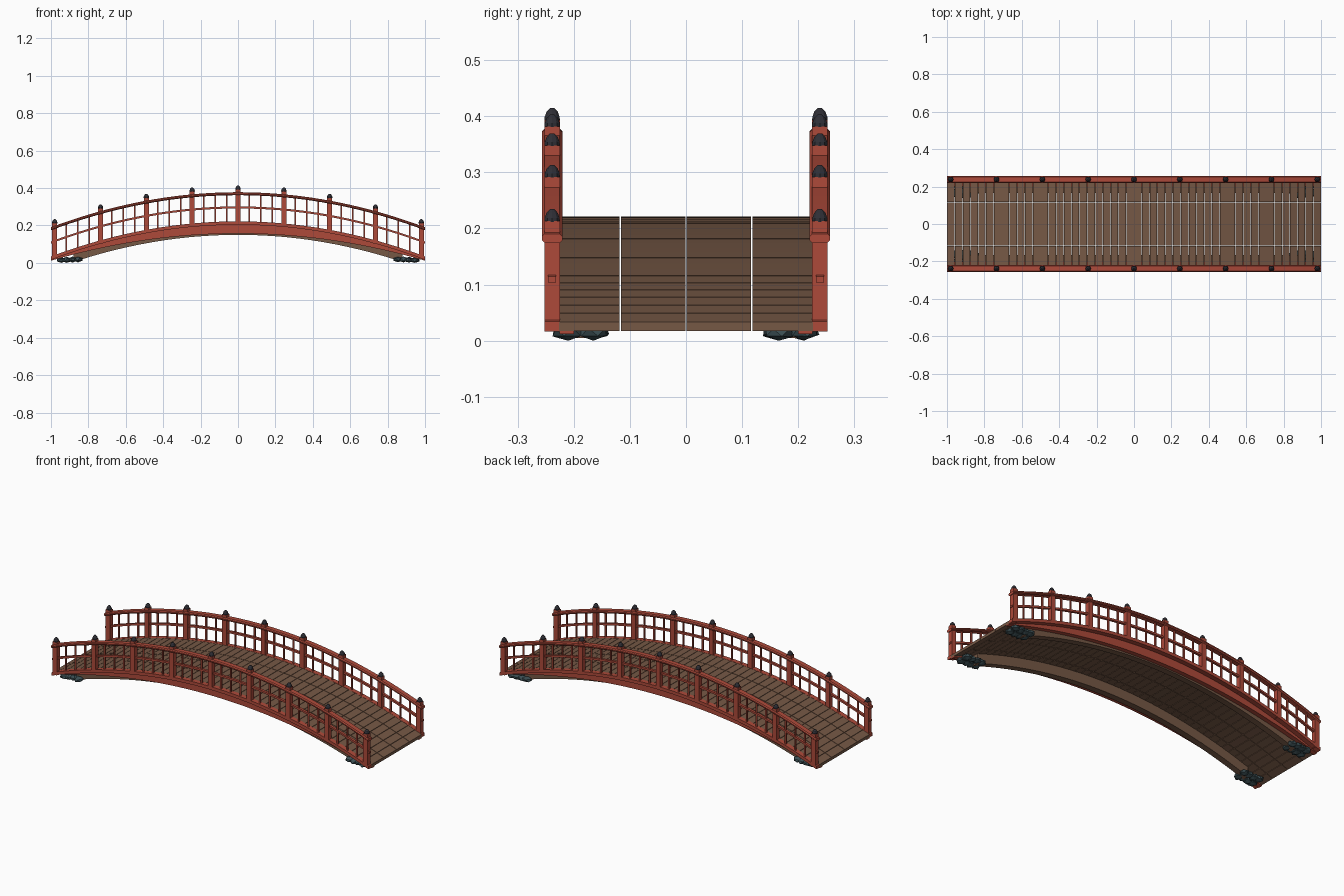
import bpy, bmesh, math, random
from mathutils import Vector, Matrix

random.seed(4)
cube = bpy.data.objects.get("Cube")
if cube:
    bpy.data.objects.remove(cube, do_unlink=True)

RISE = 0.1875      # drop of the arch from the middle to each end
DECK = 0.222       # deck top at the middle
SIDE_Y = 0.2385    # centre line of each railing


def material(name, rgb):
    m = bpy.data.materials.new(name)
    m.use_nodes = True
    m.diffuse_color = (*rgb, 1)
    m.node_tree.nodes["Principled BSDF"].inputs["Base Color"].default_value = (*rgb, 1)
    return m


RED = material("red paint", (0.42, 0.068, 0.042))
BROWN = material("brown wood", (0.18, 0.098, 0.060))
DARK = material("dark metal", (0.028, 0.028, 0.036))
STONE = material("grey stone", (0.045, 0.078, 0.088))


def arch(x, top, rise=RISE):
    return top - rise * x * x


def finish(bm, name, mat):
    bmesh.ops.recalc_face_normals(bm, faces=bm.faces)
    mesh = bpy.data.meshes.new(name)
    bm.to_mesh(mesh)
    bm.free()
    mesh.materials.append(mat)
    obj = bpy.data.objects.new(name, mesh)
    bpy.context.collection.objects.link(obj)
    return obj


def box(bm, lo, hi):
    mid = [(a + b) / 2 for a, b in zip(lo, hi)]
    size = [b - a for a, b in zip(lo, hi)]
    bmesh.ops.create_cube(bm, size=1, matrix=Matrix.Translation(mid) @ Matrix.Diagonal((*size, 1)))


def sweep(bm, section, half_len, steps=40):
    """Loft a section along x; section(x) gives the (y, z) corners."""
    rings = []
    for i in range(steps + 1):
        x = half_len * (2 * i / steps - 1)
        rings.append([bm.verts.new((x, y, z)) for y, z in section(x)])
    n = len(rings[0])
    for a, b in zip(rings, rings[1:]):
        for k in range(n):
            bm.faces.new((a[k], a[(k + 1) % n], b[(k + 1) % n], b[k]))
    bm.faces.new(rings[0])
    bm.faces.new(rings[-1])


def bar(y0, y1, top, bottom, bottom_rise=RISE):
    """Rectangular section that follows the arch."""
    def section(x):
        t, b = arch(x, top), arch(x, bottom, bottom_rise)
        return [(y0, b), (y1, b), (y1, t), (y0, t)]
    return section


def handrail_section(y):
    half, cham = 0.0185, 0.005

    def section(x):
        t = arch(x, 0.378)
        b = t - 0.016
        return [(y - half + cham, b), (y + half - cham, b), (y + half, b + cham),
                (y + half, t - cham), (y + half - cham, t), (y - half + cham, t),
                (y - half, t - cham), (y - half, b + cham)]
    return section


# Deck: four boards across, many along, with fine gaps
bm = bmesh.new()
ROWS, COLS, GAP = 4, 48, 0.0012
THICK = 0.016
for i in range(COLS):
    xa = -1 + 2 * i / COLS + (GAP if i else 0)
    xb = -1 + 2 * (i + 1) / COLS - (GAP if i < COLS - 1 else 0)
    for j in range(ROWS):
        ya = 0.234 * (j / 2 - 1) + GAP
        yb = 0.234 * ((j + 1) / 2 - 1) - GAP
        ya, yb = max(ya, -0.226), min(yb, 0.226)
        res = bmesh.ops.create_cube(bm, size=1)
        for v in res["verts"]:
            x = xb if v.co.x > 0 else xa
            y = yb if v.co.y > 0 else ya
            z = arch(x, DECK - 0.001) - (0 if v.co.z > 0 else THICK)
            v.co = (x, y, z)
finish(bm, "deck_planks", BROWN)

POSTS = [-0.98 + 0.245 * i for i in range(9)]

for side, tag in ((1, "back"), (-1, "front")):
    y = side * SIDE_Y

    # Long curved members
    members = [
        ("kerb", RED, bar(side * 0.225, side * 0.252, DECK, DECK - 0.018), 1.0),
        ("side_beam", RED, bar(side * 0.2, side * 0.225, DECK - 0.012, 0.157, 0.145), 1.0),
        ("under_beam", BROWN, bar(side * 0.165, side * 0.2, DECK - 0.015, 0.15), 0.88),
        ("mid_rail", RED, bar(y - 0.007, y + 0.007, 0.302, 0.291), 1.0),
        ("handrail", RED, handrail_section(y), 1.0),
    ]
    for name, mat, section, half_len in members:
        bm = bmesh.new()
        sweep(bm, section, half_len)
        finish(bm, f"{tag}_{name}", mat)

    # Posts
    bm = bmesh.new()
    for x in POSTS:
        box(bm, (x - 0.0135, y - 0.0135, arch(x, DECK - 0.016)),
            (x + 0.0135, y + 0.0135, arch(x, 0.393)))
    finish(bm, f"{tag}_posts", RED)

    # Domed post caps, stacked from tapering rings
    bm = bmesh.new()
    profile = [(0.0145, 0), (0.014, 0.007), (0.0105, 0.016), (0.004, 0.0225)]
    for x in POSTS:
        base = arch(x, 0.392)
        rings = []
        for r, h in profile:
            rings.append([bm.verts.new((x + r * math.cos(k * math.tau / 10),
                                        y + r * math.sin(k * math.tau / 10), base + h))
                          for k in range(10)])
        for a, b in zip(rings, rings[1:]):
            for k in range(10):
                bm.faces.new((a[k], a[(k + 1) % 10], b[(k + 1) % 10], b[k]))
        bm.faces.new(rings[0])
        bm.faces.new(rings[-1])
    finish(bm, f"{tag}_post_caps", DARK)

    # Three slim balusters in each bay
    bm = bmesh.new()
    for x0 in POSTS[:-1]:
        for k in (1, 2, 3):
            x = x0 + 0.245 * k / 4
            box(bm, (x - 0.004, y - 0.004, arch(x, DECK - 0.006)),
                (x + 0.004, y + 0.004, arch(x, 0.368)))
    finish(bm, f"{tag}_balusters", RED)

    # Flat footing stones under each end
    for end, end_tag in ((1, "left"), (-1, "right")):
        bm = bmesh.new()
        for k in range(8):
            u, w = k // 2 / 3, k % 2
            centre = Vector((end * (0.855 + 0.09 * u), side * (0.165 + 0.045 * w),
                             0.019 - 0.004 * u))
            res = bmesh.ops.create_icosphere(bm, subdivisions=1, radius=1)
            turn = Matrix.Rotation(random.uniform(0, math.tau), 3, "Z")
            for v in res["verts"]:
                p = turn @ v.co * random.uniform(0.85, 1.1)
                v.co = centre + Vector((p.x * 0.027, p.y * 0.029, p.z * 0.015))
                v.co.z = max(v.co.z, 0.0)
        finish(bm, f"{tag}_{end_tag}_stones", STONE)
